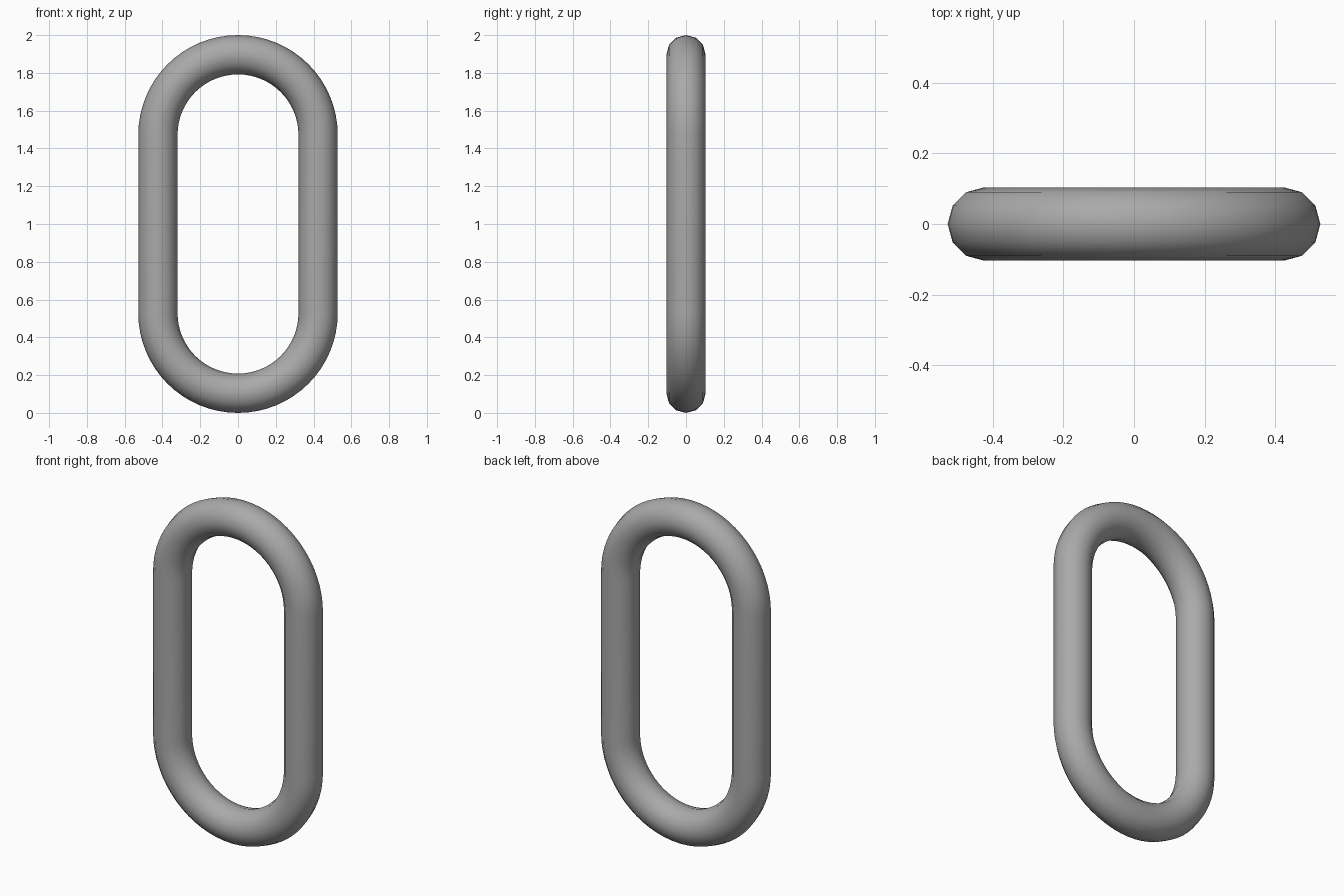
import bpy, bmesh
from math import sin, cos, pi

if "Cube" in bpy.data.objects:
    bpy.data.objects.remove(bpy.data.objects["Cube"])

BEND = 0.424     # centreline radius of the end bends
TUBE = 0.104     # bar radius
SIDES = 12       # sides of the bar's cross-section
STEPS = 32       # segments per end bend
HALF = 1.0 - TUBE - BEND   # half length of the straight bars

bm = bmesh.new()

# Rings of the round bar along the oval path
rings = []
for centre, start in ((1 + HALF, 0), (1 - HALF, pi)):
    for i in range(STEPS + 1):
        a = start + pi * i / STEPS
        ring = []
        for j in range(SIDES):
            t = 2 * pi * j / SIDES
            r = BEND + TUBE * cos(t)
            ring.append(bm.verts.new((r * cos(a), TUBE * sin(t), centre + r * sin(a))))
        rings.append(ring)

# Skin neighbouring rings into a closed loop
for k, ring in enumerate(rings):
    nxt = rings[(k + 1) % len(rings)]
    for j in range(SIDES):
        n = (j + 1) % SIDES
        bm.faces.new((ring[j], ring[n], nxt[n], nxt[j]))

bmesh.ops.recalc_face_normals(bm, faces=bm.faces)
for f in bm.faces:
    f.smooth = True

mesh = bpy.data.meshes.new("chain_link")
bm.to_mesh(mesh)
bm.free()
link = bpy.data.objects.new("chain_link", mesh)
bpy.context.collection.objects.link(link)

# Dark grey metal
metal = bpy.data.materials.new("dark_metal")
metal.diffuse_color = (0.4, 0.4, 0.4, 1)
metal.use_nodes = True
metal.node_tree.nodes["Principled BSDF"].inputs["Base Color"].default_value = metal.diffuse_color
mesh.materials.append(metal)
